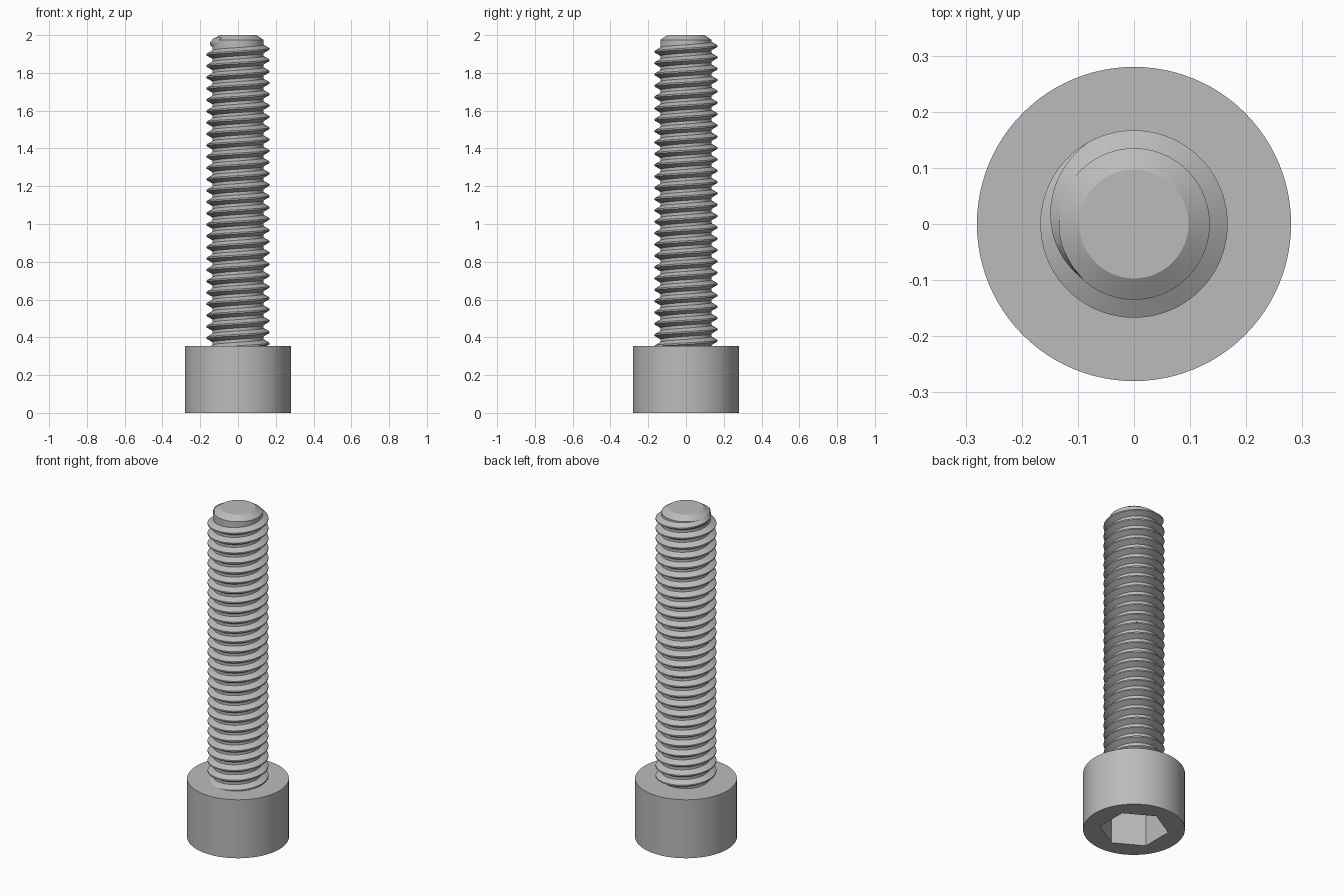
import bpy, bmesh
from math import pi, cos, sin, radians, tan

cube = bpy.data.objects.get("Cube")
if cube:
    bpy.data.objects.remove(cube, do_unlink=True)

SEG = 96
HEAD_R, HEAD_H = 0.28, 0.355
SOCKET_APOTHEM, SOCKET_DEPTH = 0.165, 0.2
CORE_R, CREST_R, PITCH = 0.135, 0.167, 0.06

steel = bpy.data.materials.new("grey_steel")
steel.use_nodes = True
colour = (0.5, 0.5, 0.5, 1)
steel.diffuse_color = colour
steel.node_tree.nodes["Principled BSDF"].inputs["Base Color"].default_value = colour


def circle(r):
    return lambda a: r


def hexagon(apothem):
    # flats face +x and -x, corners on the y axis
    return lambda a: apothem / cos((a + pi / 6) % (pi / 3) - pi / 6)


def finish(name, bm):
    bmesh.ops.recalc_face_normals(bm, faces=bm.faces)
    mesh = bpy.data.meshes.new(name)
    bm.to_mesh(mesh)
    bm.free()
    mesh.materials.append(steel)
    obj = bpy.data.objects.new(name, mesh)
    bpy.context.collection.objects.link(obj)
    bpy.ops.object.select_all(action='DESELECT')
    obj.select_set(True)
    bpy.context.view_layer.objects.active = obj
    bpy.ops.object.shade_smooth_by_angle(angle=radians(25))
    return obj


def loft(name, sections):
    # closed solid through (outline, z) sections, capped at both ends
    bm = bmesh.new()
    rings = []
    for outline, z in sections:
        angles = [2 * pi * i / SEG for i in range(SEG)]
        rings.append([bm.verts.new((outline(a) * cos(a), outline(a) * sin(a), z)) for a in angles])
    for low, high in zip(rings, rings[1:]):
        for i in range(SEG):
            j = (i + 1) % SEG
            bm.faces.new((low[i], low[j], high[j], high[i]))
    bm.faces.new(rings[0])
    bm.faces.new(rings[-1])
    return finish(name, bm)


# Cylindrical head with the hex socket in its underside
socket = hexagon(SOCKET_APOTHEM)
loft("socket_head", [(socket, SOCKET_DEPTH), (socket, 0),
                     (circle(HEAD_R), 0), (circle(HEAD_R), HEAD_H)])

# Shank core with chamfered tip
loft("shank_core", [(circle(CORE_R), HEAD_H - 0.05), (circle(CORE_R), 1.975),
                    (circle(0.097), 2)])


# Right-handed thread, fading into the core at the tip
def thread(start_z, end_z, end_angle, fade):
    bm = bmesh.new()
    flank = (CREST_R - CORE_R + 0.002) * tan(pi / 6)
    flat = PITCH / 16
    steps = int((end_z - start_z) / PITCH * SEG)
    previous = None
    for i in range(steps + 1):
        back = 2 * pi * i / SEG
        a, z = end_angle - back, end_z - PITCH * i / SEG
        crest = CORE_R - 0.002 + (CREST_R - CORE_R + 0.002) * min(1, back / fade)
        profile = [(CORE_R - 0.002, -flat - flank), (crest, -flat),
                   (crest, flat), (CORE_R - 0.002, flat + flank)]
        row = [bm.verts.new((r * cos(a), r * sin(a), z + dz)) for r, dz in profile]
        if previous:
            for k in range(3):
                bm.faces.new((previous[k], previous[k + 1], row[k + 1], row[k]))
        previous = row
    finish("screw_thread", bm)


thread(HEAD_H - 0.03, 1.965, radians(228), radians(108))
